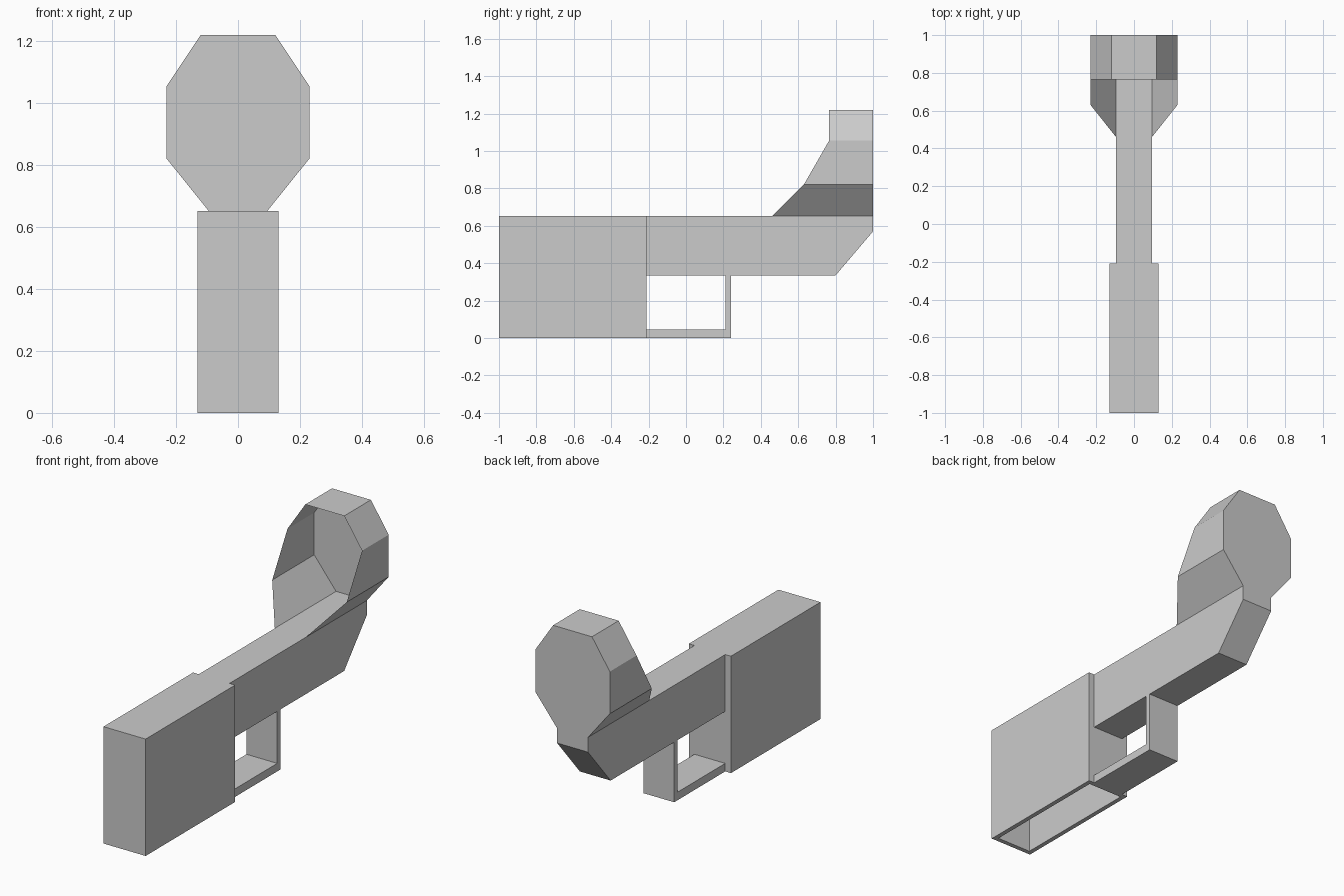
import bpy, bmesh

if "Cube" in bpy.data.objects:
    bpy.data.objects.remove(bpy.data.objects["Cube"])


def finish(name, bm):
    bmesh.ops.recalc_face_normals(bm, faces=bm.faces)
    mesh = bpy.data.meshes.new(name)
    bm.to_mesh(mesh)
    bm.free()
    obj = bpy.data.objects.new(name, mesh)
    bpy.context.collection.objects.link(obj)
    return obj


def side_prism(bm, profile, half_width):
    """Extrude a (y, z) profile symmetrically across x."""
    face = bm.faces.new([bm.verts.new((-half_width, y, z)) for y, z in profile])
    ext = bmesh.ops.extrude_face_region(bm, geom=[face], use_keep_orig=True)
    verts = [g for g in ext["geom"] if isinstance(g, bmesh.types.BMVert)]
    bmesh.ops.translate(bm, verts=verts, vec=(2 * half_width, 0, 0))


# Front block, hollowed from below with a thin rim
bm = bmesh.new()
side_prism(bm, [(-1, 0), (-0.21, 0), (-0.21, 0.652), (-1, 0.652)], 0.13)
bmesh.ops.recalc_face_normals(bm, faces=bm.faces)
bottom = min(bm.faces, key=lambda f: f.calc_center_median().z)
bmesh.ops.inset_region(bm, faces=[bottom], thickness=0.025, use_even_offset=True)
ext = bmesh.ops.extrude_face_region(bm, geom=[bottom])
bmesh.ops.translate(bm, vec=(0, 0, 0.6),
                    verts=[g for g in ext["geom"] if isinstance(g, bmesh.types.BMVert)])
if bottom.is_valid:
    bmesh.ops.delete(bm, geom=[bottom], context='FACES_ONLY')
finish("front_block", bm)

# Long arm with a bevelled lower end
bm = bmesh.new()
side_prism(bm, [(-0.21, 0.335), (0.80, 0.335), (1, 0.57), (1, 0.652), (-0.21, 0.652)], 0.095)
finish("arm", bm)

# L-shaped guard under the arm
bm = bmesh.new()
side_prism(bm, [(-0.21, 0), (0.24, 0), (0.24, 0.335), (0.21, 0.335),
                (0.21, 0.045), (-0.21, 0.045)], 0.095)
finish("guard", bm)

# Octagonal hood: thin walls from a flat back plate, open to the front
half = [(0.095, 0.46, 0.652), (0.23, 0.63, 0.82), (0.23, 0.765, 1.055), (0.12, 0.765, 1.22)]
loop = half + [(-x, y, z) for x, y, z in reversed(half)]
bm = bmesh.new()
rim = [bm.verts.new(p) for p in loop]
back = [bm.verts.new((x, 1, z)) for x, y, z in loop]
bm.faces.new(back)
for i in range(7):  # the arm's top closes the eighth side
    bm.faces.new((rim[i], rim[i + 1], back[i + 1], back[i]))
finish("hood", bm)
